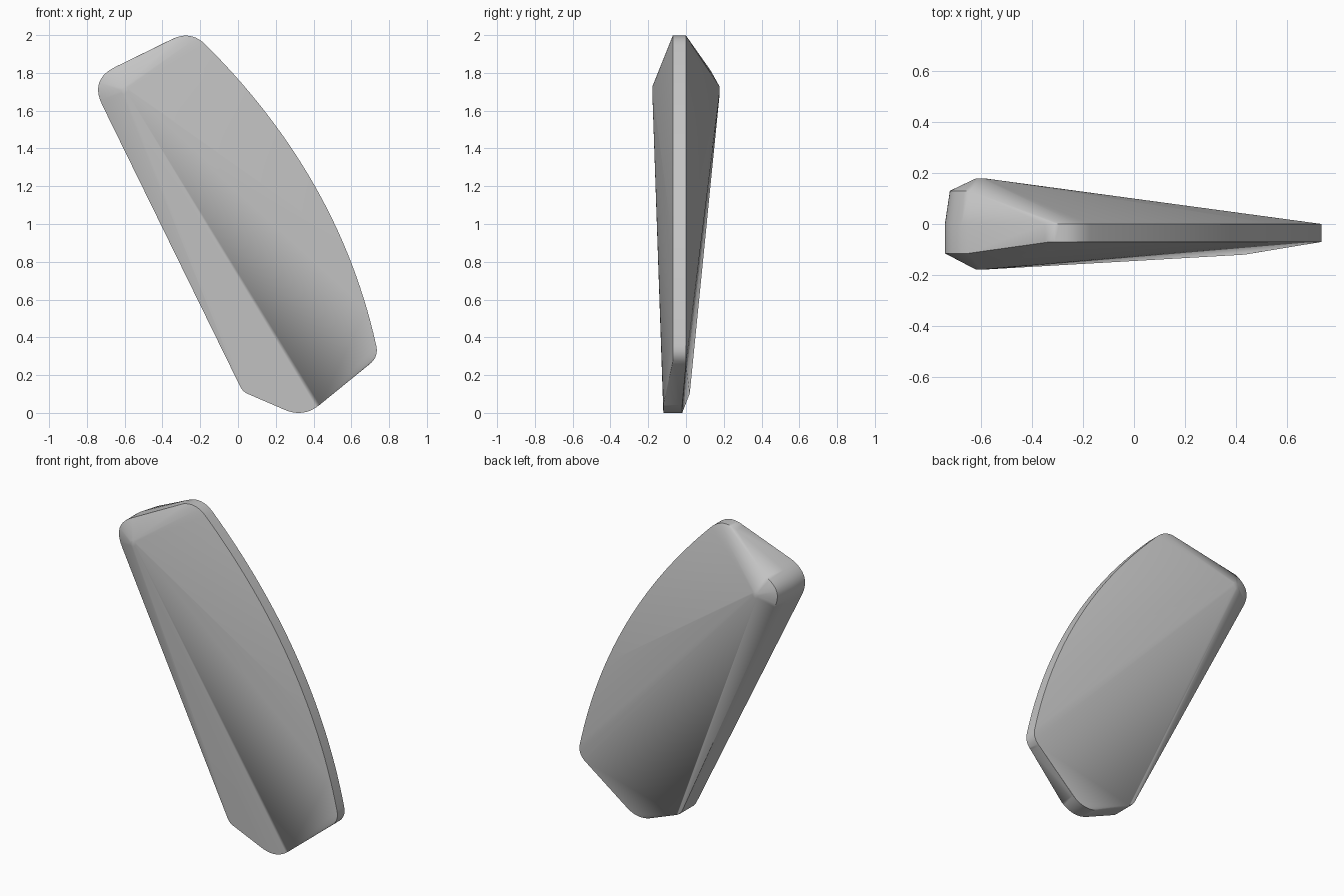
import bpy
import bmesh
import math
from mathutils import Vector

cube = bpy.data.objects.get("Cube")
if cube:
    bpy.data.objects.remove(cube, do_unlink=True)

# Single grey material
grey = bpy.data.materials.new("plain_grey")
grey.use_nodes = True
colour = (0.55, 0.55, 0.55, 1)
grey.diffuse_color = colour
grey.node_tree.nodes["Principled BSDF"].inputs["Base Color"].default_value = colour


def bezier(a, b, c, steps):
    """Points on a quadratic curve."""
    for i in range(steps + 1):
        t = i / steps
        yield a * (1 - t) ** 2 + b * 2 * t * (1 - t) + c * t * t


# Outline corners: (x, z), rounding length, front depth, back depth
arc_control = Vector((0.535, 1.25))
corners = [
    (Vector((-0.25, 2.03)), 0.11, -0.07, 0.0),
    (Vector((-0.785, 1.768)), 0.15, -0.115, 0.13),
    (Vector((0.025, 0.115)), 0.03, -0.12, 0.02),
    (Vector((0.347, -0.024)), 0.11, -0.12, -0.02),
    (Vector((0.745, 0.30)), 0.06, -0.07, 0.0),
]
rim = []
ends = []
for i, (p, size, front, back) in enumerate(corners):
    before = arc_control if i == 0 else corners[i - 1][0]
    after = arc_control if i == len(corners) - 1 else corners[i + 1][0]
    a = p + (before - p).normalized() * size
    c = p + (after - p).normalized() * size
    ends.append((a, c))
    rim += [(q, front, back) for q in bezier(a, p, c, 10)]

# Long curved edge
rim += [(q, -0.07, 0.0) for q in bezier(ends[-1][1], arc_control, ends[0][0], 28)]

# Rim band, tapering inward where the back is deep
peak = Vector((-0.6, 1.71))
points = []
for q, front, back in rim:
    points.append((q.x, front, q.y))
    points.append((q.x, min(back, 0), q.y))
    if back > 0:
        inner = q + (peak - q).normalized() * back * 0.15
        points.append((inner.x, back, inner.y))

# Small rounded crowns on the front and back faces
for side in (-1, 1):
    for i in range(8):
        angle = math.tau * i / 8
        points.append((peak.x + 0.02 * math.cos(angle), side * 0.178,
                       peak.y + 0.02 * math.sin(angle)))

# Wrap the body around the rim and crowns
bm = bmesh.new()
verts = [bm.verts.new(p) for p in points]
bmesh.ops.remove_doubles(bm, verts=verts, dist=0.0005)
hull = bmesh.ops.convex_hull(bm, input=bm.verts[:])
loose = [v for v in bm.verts if not v.link_faces]
bmesh.ops.delete(bm, geom=loose, context="VERTS")
bmesh.ops.dissolve_limit(bm, angle_limit=math.radians(0.3),
                         verts=bm.verts[:], edges=bm.edges[:])
bmesh.ops.recalc_face_normals(bm, faces=bm.faces[:])

# Rest on the ground
low = min(v.co.z for v in bm.verts)
bmesh.ops.translate(bm, verts=bm.verts[:], vec=(0, 0, -low))

mesh = bpy.data.meshes.new("tapered_panel")
bm.to_mesh(mesh)
bm.free()
mesh.materials.append(grey)
panel = bpy.data.objects.new("tapered_panel", mesh)
bpy.context.collection.objects.link(panel)

bpy.ops.object.select_all(action="DESELECT")
panel.select_set(True)
bpy.context.view_layer.objects.active = panel
bpy.ops.object.shade_smooth_by_angle(angle=math.radians(30))
